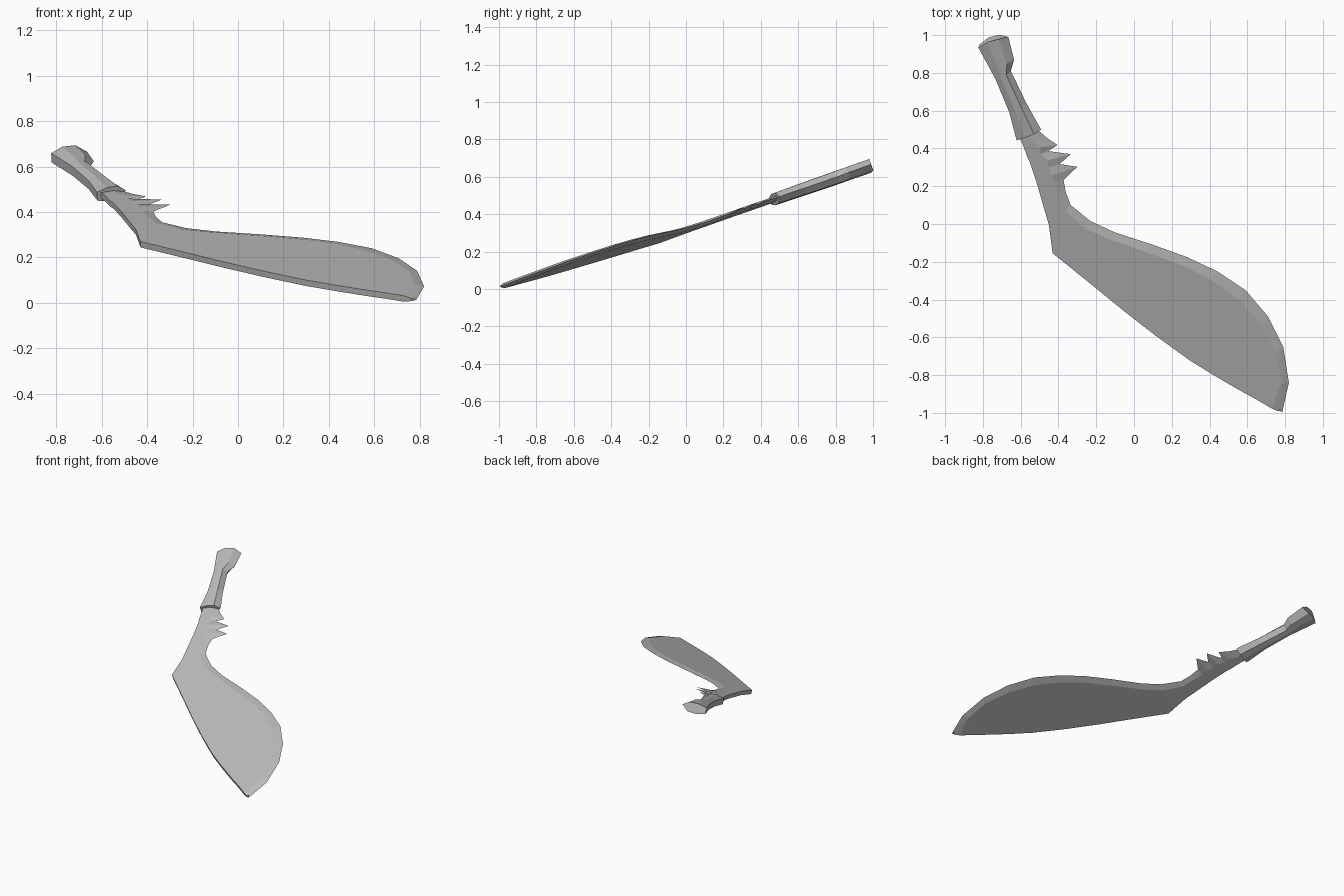
import bpy, bmesh
from mathutils import Vector

if "Cube" in bpy.data.objects:
    bpy.data.objects.remove(bpy.data.objects["Cube"], do_unlink=True)

steel = bpy.data.materials.new("grey steel")
steel.use_nodes = True
GREY = (0.5, 0.5, 0.5, 1)
steel.diffuse_color = GREY
steel.node_tree.nodes["Principled BSDF"].inputs["Base Color"].default_value = GREY

# The knife lies in one tilted plane
SLOPE_X, SLOPE_Y, LIFT = 0.056, 0.37, 0.337
NORMAL = Vector((-SLOPE_X, -SLOPE_Y, 1)).normalized()


def on_plane(p, offset=0):
    x, y = p
    return Vector((x, y, LIFT + SLOPE_X * x + SLOPE_Y * y)) + NORMAL * offset


def loft(name, rings):
    """Skin a list of closed rings and cap both ends."""
    bm = bmesh.new()
    rows = [[bm.verts.new(co) for co in ring] for ring in rings]
    n = len(rows[0])
    for a, b in zip(rows, rows[1:]):
        for i in range(n):
            j = (i + 1) % n
            bm.faces.new((a[i], a[j], b[j], b[i]))
    bm.faces.new(rows[0])
    bm.faces.new(rows[-1])
    bmesh.ops.remove_doubles(bm, verts=bm.verts, dist=0.0002)
    bmesh.ops.recalc_face_normals(bm, faces=bm.faces)
    mesh = bpy.data.meshes.new(name)
    bm.to_mesh(mesh)
    bm.free()
    mesh.materials.append(steel)
    obj = bpy.data.objects.new(name, mesh)
    bpy.context.collection.objects.link(obj)
    return obj


def blade_ring(spine, inner, edge, back=0.014, mid=0.012):
    return [on_plane(spine, back), on_plane(inner, mid), on_plane(edge),
            on_plane(inner, -mid), on_plane(spine, -back)]


# Blade stations: spine, bevel line, cutting edge
neck = [
    ((-.61, .47), (-.55, .48), (-.5, .49)),
    ((-.59, .43), (-.53, .44), (-.46, .455)),
    ((-.575, .39), (-.5, .41), (-.405, .418)),      # first tooth
    ((-.565, .36), (-.49, .375), (-.455, .386)),
    ((-.55, .33), (-.46, .34), (-.336, .37)),       # second tooth
    ((-.54, .3), (-.45, .305), (-.394, .317)),
    ((-.52, .24), (-.435, .26), (-.3, .303)),       # third tooth
    ((-.505, .19), (-.42, .22), (-.373, .233)),
    ((-.485, .12), (-.4, .16), (-.362, .17)),
    ((-.45, 0), (-.365, .075), (-.335, .1)),
]
belly = [
    ((-.43, -.15), (-.26, -.02), (-.23, .015)),
    ((-.25, -.295), (-.12, -.08), (-.1, -.045)),
    ((-.06, -.45), (.08, -.15), (.1, -.11)),
    ((.12, -.59), (.27, -.22), (.28, -.175)),
    ((.3, -.72), (.415, -.295), (.44, -.25)),
    ((.43, -.8), (.555, -.395), (.59, -.35)),
    ((.55, -.87), (.675, -.53), (.71, -.49)),
    ((.65, -.925), (.755, -.68), (.79, -.65)),
    ((.73, -.972), (.78, -.84), (.82, -.84)),
]
rings = [blade_ring(*s) for s in neck + belly]
rings.append(blade_ring((.765, -.99), (.772, -.98), (.785, -.995), .006, .004))
loft("blade", rings)

# Handle section: share of the way from left to right, height off the plane
SECTION = [(0, .022), (.35, .036), (.72, .033), (1, 0),
           (.72, -.033), (.35, -.036), (0, -.022)]


def handle_ring(left, right, bulge=0, scale=1):
    a, b = Vector(left), Vector(right)
    axis = Vector((-.35, .93))
    return [on_plane(a.lerp(b, t) + axis * bulge * 4 * t * (1 - t), h * scale)
            for t, h in SECTION]


# Handle from guard to flared pommel
handle = [
    ((-.62, .45), (-.492, .5), 0, .9),
    ((-.66, .6), (-.57, .64), 0, .95),
    ((-.73, .77), (-.652, .81), 0, 1),
    ((-.765, .835), (-.635, .87), 0, 1),
    ((-.822, .94), (-.665, .99), .02, 1),
]
loft("handle", [handle_ring(*s) for s in handle])
